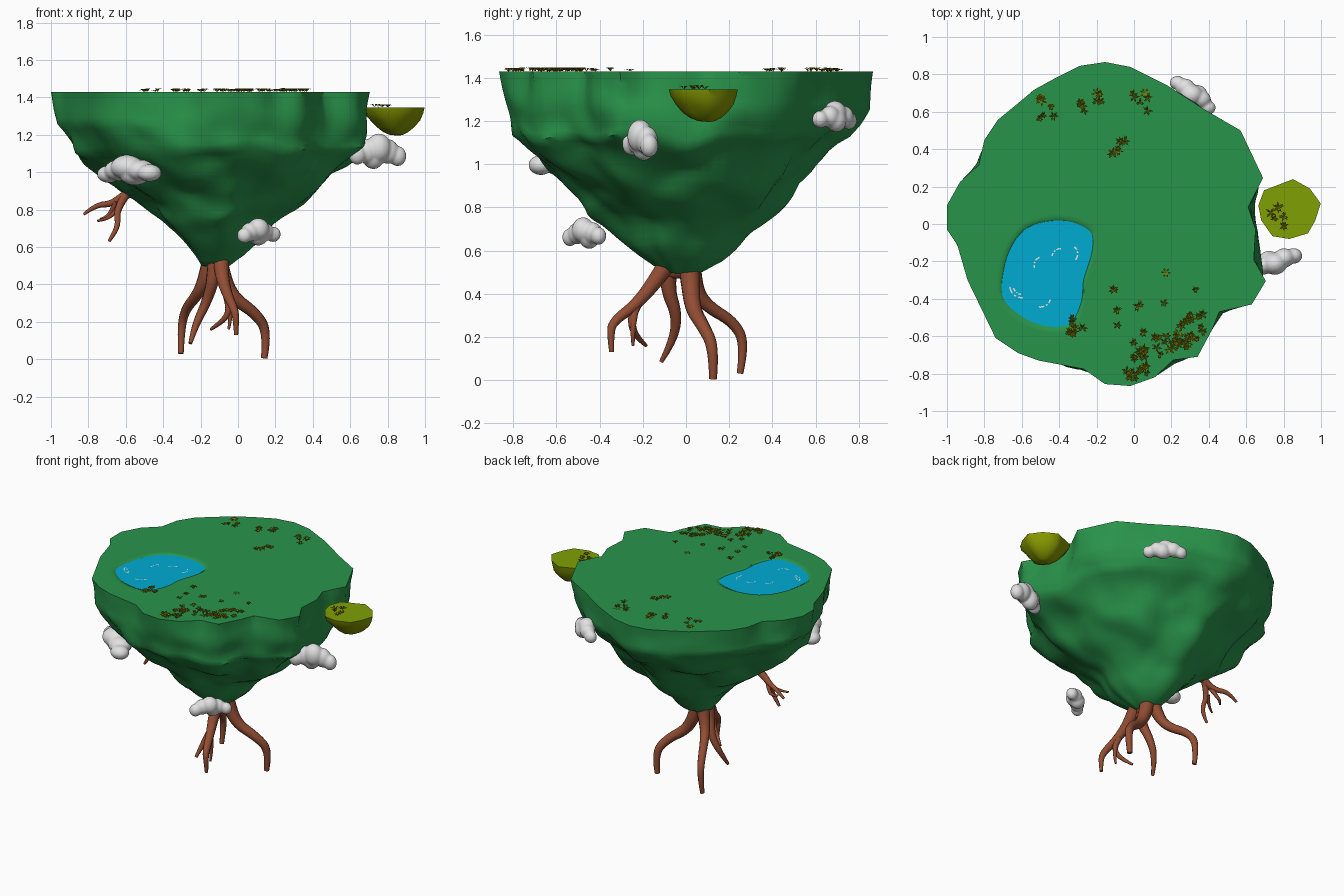
import bpy, bmesh, math, random
from mathutils import Vector, noise

if "Cube" in bpy.data.objects:
    bpy.data.objects.remove(bpy.data.objects["Cube"])

random.seed(4)

def mat(name, c):
    m = bpy.data.materials.new(name)
    m.diffuse_color = (*c, 1)
    m.use_nodes = True
    m.node_tree.nodes["Principled BSDF"].inputs["Base Color"].default_value = m.diffuse_color
    return m

GREEN = mat("island green", (0.022, 0.295, 0.069))
OLIVE = mat("islet olive", (0.235, 0.31, 0.0))
OLIVE_TOP = mat("islet grass", (0.215, 0.35, 0.001))
WATER = mat("lake blue", (0.0, 0.41, 0.65))
WHITE = mat("cloud white", (0.75, 0.75, 0.75))
BROWN = mat("root brown", (0.29, 0.075, 0.034))
GRASS = mat("plant olive", (0.20, 0.185, 0.0))

def finish(bm, name, mats, angle=None):
    me = bpy.data.meshes.new(name)
    bm.normal_update()
    bm.to_mesh(me)
    bm.free()
    ob = bpy.data.objects.new(name, me)
    bpy.context.collection.objects.link(ob)
    for m in mats:
        me.materials.append(m)
    if angle:
        bpy.ops.object.select_all(action='DESELECT')
        ob.select_set(True)
        bpy.context.view_layer.objects.active = ob
        bpy.ops.object.shade_smooth_by_angle(angle=math.radians(angle))
    return ob

def lerp_table(xs, ys, x):
    for a, b, p, q in zip(xs, xs[1:], ys, ys[1:]):
        if a >= x >= b:
            return p + (q - p) * (a - x) / (a - b)
    return ys[-1]

def subdivide(pts, n):
    return [Vector(a).lerp(Vector(b), k / n) for a, b in zip(pts, pts[1:] + pts[:1]) for k in range(n)]

def smooth_loop(pts, n):
    # closed Catmull-Rom loop
    out, N = [], len(pts)
    P = [Vector(p) for p in pts]
    for i in range(N):
        a, b, c, d = P[i - 1], P[i], P[(i + 1) % N], P[(i + 2) % N]
        for k in range(n):
            t = k / n
            out.append(0.5 * (2 * b + (c - a) * t + (2 * a - 5 * b + 4 * c - d) * t * t + (3 * b - a - 3 * c + d) * t ** 3))
    return out

def skin(bm, rings, tip):
    # rings go from top to bottom, anticlockwise
    for r, s in zip(rings, rings[1:]):
        for i in range(len(r)):
            bm.faces.new((r[i - 1], s[i - 1], s[i], r[i]))
    v, r = bm.verts.new(tip), rings[-1]
    for i in range(len(r)):
        bm.faces.new((r[i - 1], v, r[i]))

TOP = 1.43
# main island: outline of the plateau, with shrink profiles towards four directions
OUT = [(-.155, .866), (-.29, .845), (-.41, .786), (-.53, .72), (-.73, .555), (-.80, .45), (-.83, .315),
       (-.93, .225), (-1.0, .10), (-1.0, -.03), (-.945, -.11), (-.89, -.30), (-.74, -.61), (-.62, -.69),
       (-.51, -.73), (-.27, -.775), (-.155, -.856), (-.02, -.866), (.11, -.82), (.21, -.727), (.34, -.71),
       (.42, -.56), (.455, -.47), (.63, -.43), (.705, -.305), (.64, -.19), (.65, -.03), (.61, .09),
       (.69, .246), (.57, .50), (.38, .61), (.18, .74), (-.02, .84)]
LAKE = [(-.45, .016), (-.57, -.02), (-.65, -.11), (-.695, -.235), (-.705, -.38), (-.64, -.465), (-.53, -.53),
        (-.41, -.55), (-.33, -.52), (-.28, -.41), (-.27, -.30), (-.235, -.19), (-.22, -.11), (-.235, -.04), (-.33, .01)]
ZS = [1.43, 1.26, 1.12, 1.0, .88, .77, .66, .56, .49]
PROF = {(1, 0): [1, 1.01, .98, .86, .67, .48, .31, .20, .08], (0, 1): [1, .995, .90, .72, .57, .455, .345, .23, .09],
        (-1, 0): [1, .99, .87, .71, .57, .38, .22, .13, .08], (0, -1): [1, .99, .965, .81, .61, .53, .38, .22, .09]}
C = Vector((-.12, -.02))

bm = bmesh.new()
outline = subdivide(OUT, 3)
soft = outline[:]
for _ in range(16):
    soft = [soft[i] * .5 + (soft[i - 1] + soft[(i + 1) % len(soft)]) * .25 for i in range(len(soft))]
rings = []
for k in range(34):
    z = TOP - (TOP - .50) * k / 33
    ring = []
    for p, ps in zip(outline, soft):
        p = p.lerp(ps, min(1, k / 10))
        d = (p - C).normalized()
        s = sum(max(0, d.dot(Vector(a))) ** 2 * lerp_table(ZS, t, z) for a, t in PROF.items())
        q = C + (p - C) * s
        u = Vector((q.x, q.y, z))
        f = min(1, k / 11) * min(1, (33 - k) / 8)
        n = .06 * noise.noise(u * 3.6 + Vector((3, 1, 7))) + .025 * noise.noise(u * 8)
        q += d * n * f
        ring.append(bm.verts.new((q.x, q.y, z + .05 * f * noise.noise(u * 4 + Vector((9, 9, 9))))))
    rings.append(ring)
skin(bm, rings, (-.12, -.03, .485))
# plateau dipping softly into a shallow lake bed
lake = smooth_loop(LAKE, 4)
mid = sum(lake, Vector((0, 0))) / len(lake)
dips = [[bm.verts.new((*(mid + (p - mid) * s), TOP - h)) for p in lake]
        for s, h in ((1.12, 0), (1.04, 0), (1.0, .008), (.96, .016))]
rim = dips[0]
edges = [bm.edges.get((rings[0][i - 1], rings[0][i])) for i in range(len(outline))]
edges += [bm.edges.new((rim[i - 1], rim[i])) for i in range(len(rim))]
bmesh.ops.triangle_fill(bm, use_beauty=True, edges=edges, normal=(0, 0, 1))
for a, b in zip(dips, dips[1:]):
    for i in range(len(rim)):
        bm.faces.new((a[i - 1], a[i], b[i], b[i - 1]))
bm.faces.new(dips[-1])
bmesh.ops.recalc_face_normals(bm, faces=bm.faces)
finish(bm, "main_island", [GREEN], 50)

# lake water
bm = bmesh.new()
bm.faces.new([bm.verts.new((p.x, p.y, TOP - .006)) for p in lake])
finish(bm, "lake_water", [WATER])

# ripples: short broken arcs on the water
bm = bmesh.new()
for x, y, r, a0, a1 in [(-.60, -.33, .06, 185, 275), (-.60, -.33, .042, 195, 265), (-.50, -.39, .05, 260, 345),
                        (-.49, -.22, .04, 110, 200), (-.39, -.18, .045, 90, 170), (-.35, -.16, .045, -40, 50)]:
    for k in range(8):
        if k in (3, 5):
            continue
        a, b = (math.radians(a0 + (a1 - a0) * t / 8) for t in (k, k + 1))
        bm.faces.new([bm.verts.new((x + q * math.cos(t), y + q * math.sin(t), TOP - .002))
                      for q, t in ((r, a), (r + .008, a), (r + .008, b), (r, b))])
bmesh.ops.recalc_face_normals(bm, faces=bm.faces)
finish(bm, "lake_ripples", [WHITE])

# small floating islet
bm = bmesh.new()
IS = [(.85, .24), (.76, .205), (.695, .18), (.665, .10), (.68, .02), (.74, -.065), (.83, -.08), (.93, -.05),
      (.97, .02), (.998, .11), (.94, .19)]
ic = Vector((.85, .10))
rings = []
for z, s in [(1.347, 1), (1.315, .95), (1.275, .82), (1.24, .62), (1.215, .42), (1.20, .22)]:
    ring = []
    for p in subdivide(IS, 2):
        q = ic + (p - ic) * s * (1 + (.25 * noise.noise(Vector((p.x * 6, p.y * 6, z * 6))) if s < .9 else 0))
        ring.append(bm.verts.new((q.x, q.y, z)))
    rings.append(ring)
skin(bm, rings, (.86, .11, 1.195))
bm.faces.new(rings[0]).material_index = 1
bmesh.ops.recalc_face_normals(bm, faces=bm.faces)
finish(bm, "small_islet", [OLIVE, OLIVE_TOP], 50)

# little plants: stars of arching leaves
def plant(bm, x, y, z):
    n = random.randint(5, 7)
    h0, L = random.uniform(.006, .015), random.uniform(.020, .034)
    for k in range(n):
        a = 2 * math.pi * k / n + random.uniform(-.4, .4)
        d, s = Vector((math.cos(a), math.sin(a), 0)), Vector((-math.sin(a), math.cos(a), 0)) * .005
        o, up = Vector((x, y, z)), Vector((0, 0, 1))
        m, t = o + d * L * .55 + up * (h0 + .004), o + d * L + up * h0
        b, l, r, e = (bm.verts.new(v) for v in (o, m - s, m + s, t))
        bm.faces.new((b, r, l))
        bm.faces.new((l, r, e))

bm = bmesh.new()
for x, y, sx, sy, n in [(-.48, .62, .05, .07, 7), (-.235, .64, .06, .06, 8), (.035, .655, .04, .06, 6),
                        (-.065, .40, .06, .05, 7), (-.29, -.54, .055, .055, 8), (.015, -.73, .055, .10, 22),
                        (.20, -.65, .09, .06, 18), (.30, -.55, .08, .07, 16)]:
    for _ in range(n):
        plant(bm, x + random.uniform(-sx, sx), y + random.uniform(-sy, sy), TOP)
for x, y in [(-.09, -.54), (-.09, -.46), (-.11, -.35), (.03, -.43), (.02, -.44), (.17, -.26), (.16, -.42), (.33, -.35), (.05, -.58)]:
    plant(bm, x, y, TOP)
for x, y in [(.73, .06), (.77, .09), (.75, .03), (.80, .04), (.80, -.01)]:
    plant(bm, x, y, 1.347)
finish(bm, "plants", [GRASS])

# clouds: overlapping puffs merged by a remesh
PUFFS = [(-.36, 0, -.06, .155), (-.20, .03, .0, .19), (-.02, -.02, .05, .22), (.17, .04, .0, .19), (.36, -.02, -.04, .155), (.05, .08, -.06, .2)]
def cloud(name, centre, length, yaw, flip=1, height=1.0, width=.75):
    bm = bmesh.new()
    c, s = math.cos(math.radians(yaw)), math.sin(math.radians(yaw))
    for x, y, z, r in PUFFS:
        x *= flip
        y *= width
        g = bmesh.ops.create_icosphere(bm, subdivisions=3, radius=r * length)
        bmesh.ops.scale(bm, verts=g["verts"], vec=(.95, .85, .88 * height))
        bmesh.ops.translate(bm, verts=g["verts"],
                            vec=Vector(centre) + Vector((x * c - y * s, x * s + y * c, z * height)) * length)
    ob = finish(bm, name, [WHITE])
    re = ob.modifiers.new("merge", 'REMESH')
    re.mode, re.voxel_size, re.use_smooth_shade = 'VOXEL', .007, True
    sm = ob.modifiers.new("soften", 'SMOOTH')
    sm.factor, sm.iterations = .5, 8

cloud("cloud_front_left", (-.58, -.555, 1.01), .44, -46, 1, .78, .5)
cloud("cloud_right", (.745, -.21, 1.11), .32, 20, -1, 1.25)
cloud("cloud_low", (.11, -.47, .68), .28, 42, 1, 1.1)
cloud("cloud_back", (.315, .69, 1.22), .29, -38, 1, 1.05)

# roots: tapered tubes (points are x, y, z, radius)
def root(name, paths):
    cu = bpy.data.curves.new(name, 'CURVE')
    cu.dimensions, cu.bevel_depth, cu.bevel_resolution, cu.use_fill_caps, cu.resolution_u = '3D', 1, 3, True, 6
    for path in paths:
        sp = cu.splines.new('NURBS')
        sp.points.add(len(path) - 1)
        for p, (x, y, z, r) in zip(sp.points, path):
            p.co, p.radius = (x, y, z, 1), r
        sp.use_endpoint_u, sp.order_u, sp.use_smooth = True, 3, True
    tmp = bpy.data.objects.new(name + "_curve", cu)
    bpy.context.collection.objects.link(tmp)
    me = bpy.data.meshes.new_from_object(tmp.evaluated_get(bpy.context.evaluated_depsgraph_get()))
    bpy.data.objects.remove(tmp)
    me.materials.clear()
    me.materials.append(BROWN)
    bpy.context.collection.objects.link(bpy.data.objects.new(name, me))

root("main_roots", [
    [(-.12, -.11, .50, .03), (-.11, -.05, .51, .045), (-.10, .03, .51, .035)],
    [(-.11, .01, .56, .05), (-.09, .02, .46, .046), (-.03, .03, .33, .036), (.09, .08, .25, .03), (.16, .13, .15, .026), (.14, .125, .005, .018)],
    [(-.14, .02, .54, .05), (-.18, .04, .42, .036), (-.22, .10, .34, .03), (-.28, .22, .27, .026), (-.305, .275, .17, .022), (-.305, .25, .03, .015)],
    [(-.12, -.08, .55, .045), (-.13, -.09, .43, .035), (-.17, -.04, .30, .026), (-.23, -.06, .18, .02), (-.255, -.115, .085, .01)],
    [(-.09, -.08, .55, .045), (-.09, -.14, .46, .038), (-.06, -.23, .35, .028), (-.02, -.34, .27, .022), (-.01, -.35, .21, .017), (-.01, -.345, .13, .011)],
    [(-.07, -.21, .38, .024), (-.05, -.25, .31, .02), (-.05, -.25, .24, .017), (-.10, -.22, .19, .013), (-.145, -.185, .16, .008)],
    [(-.06, -.23, .35, .018), (-.03, -.25, .26, .014), (-.05, -.245, .16, .007)]])
root("side_roots", [
    [(-.52, 0, .93, .033), (-.62, 0, .865, .025), (-.68, .02, .83, .018), (-.76, .06, .825, .014), (-.825, .06, .775, .008)],
    [(-.60, 0, .88, .024), (-.65, -.03, .80, .018), (-.64, -.07, .72, .015), (-.67, -.08, .66, .012), (-.69, -.08, .63, .008)],
    [(-.65, 0, .845, .016), (-.68, .03, .78, .012), (-.71, .03, .755, .010), (-.735, .0, .75, .006)],
    [(-.65, -.02, .80, .013), (-.68, -.06, .75, .010), (-.75, -.10, .74, .006)]])
